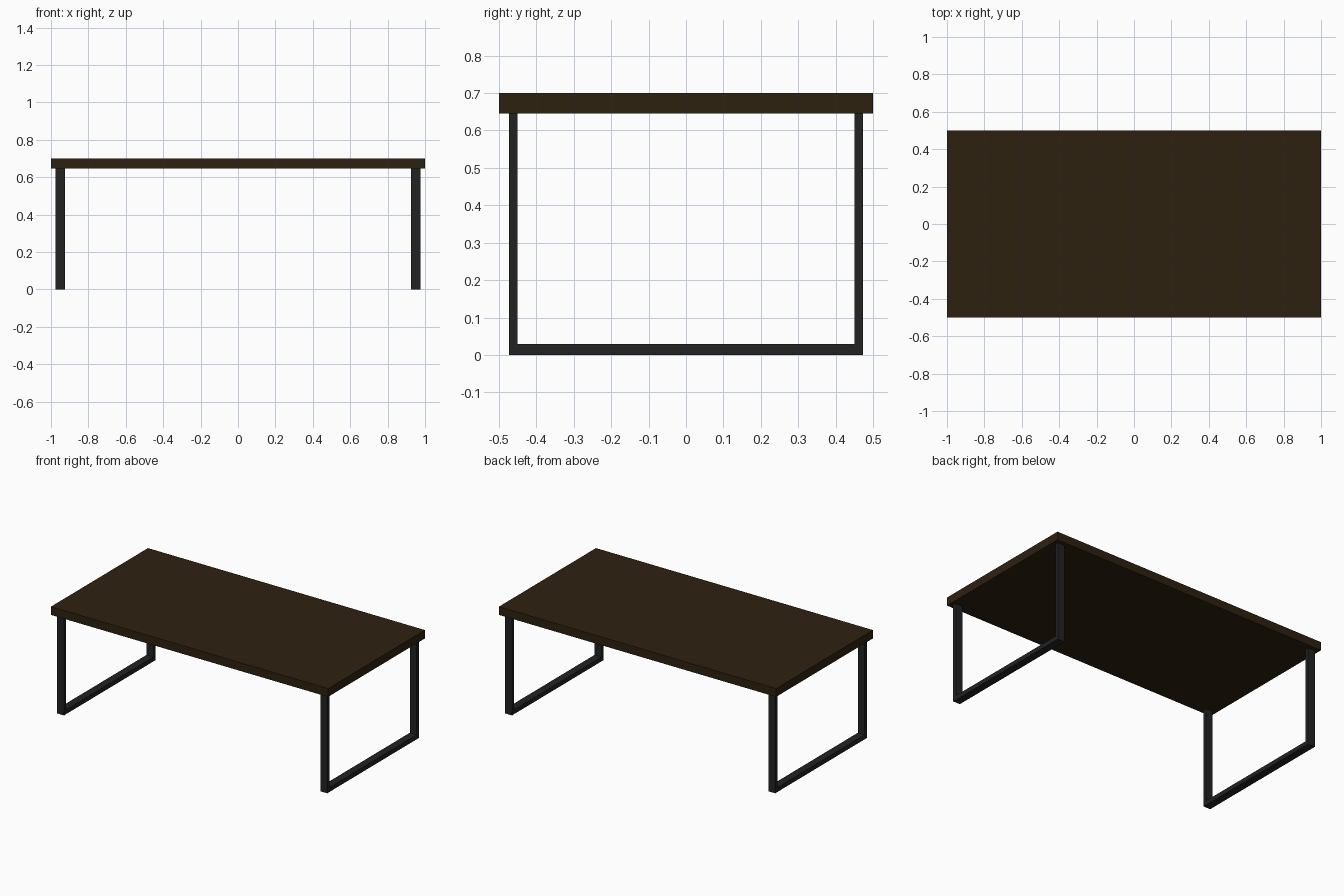
import bpy
import bmesh

cube = bpy.data.objects.get("Cube")
if cube:
    bpy.data.objects.remove(cube, do_unlink=True)


def make_material(name, rgb):
    mat = bpy.data.materials.new(name)
    mat.use_nodes = True
    color = (*rgb, 1.0)
    mat.diffuse_color = color
    mat.node_tree.nodes["Principled BSDF"].inputs["Base Color"].default_value = color
    return mat


def extrude_profile(name, profile, x_min, x_max, mat):
    """Solid made by sweeping a (y, z) outline along x."""
    bm = bmesh.new()
    face = bm.faces.new([bm.verts.new((x_min, y, z)) for y, z in profile])
    swept = bmesh.ops.extrude_face_region(bm, geom=[face])["geom"]
    verts = [v for v in swept if isinstance(v, bmesh.types.BMVert)]
    bmesh.ops.translate(bm, verts=verts, vec=(x_max - x_min, 0, 0))
    bmesh.ops.recalc_face_normals(bm, faces=bm.faces)
    mesh = bpy.data.meshes.new(name)
    bm.to_mesh(mesh)
    bm.free()
    mesh.materials.append(mat)
    obj = bpy.data.objects.new(name, mesh)
    bpy.context.collection.objects.link(obj)
    return obj


wood = make_material("dark_brown_wood", (0.027, 0.0148, 0.005))
metal = make_material("black_metal", (0.016, 0.016, 0.017))

TOP, UNDER = 0.70, 0.646

# Tabletop slab
slab = [(-0.5, UNDER), (0.5, UNDER), (0.5, TOP), (-0.5, TOP)]
extrude_profile("tabletop", slab, -1.0, 1.0, wood)

# U-shaped leg frames, one at each end
OUTER, INNER, BAR = 0.473, 0.45, 0.029
half = [(OUTER, 0), (OUTER, UNDER), (INNER, UNDER), (INNER, BAR)]
frame = half + [(-y, z) for y, z in reversed(half)]
for name, x in (("left_leg_frame", 0.95), ("right_leg_frame", -0.95)):
    extrude_profile(name, frame, x - 0.025, x + 0.025, metal)
